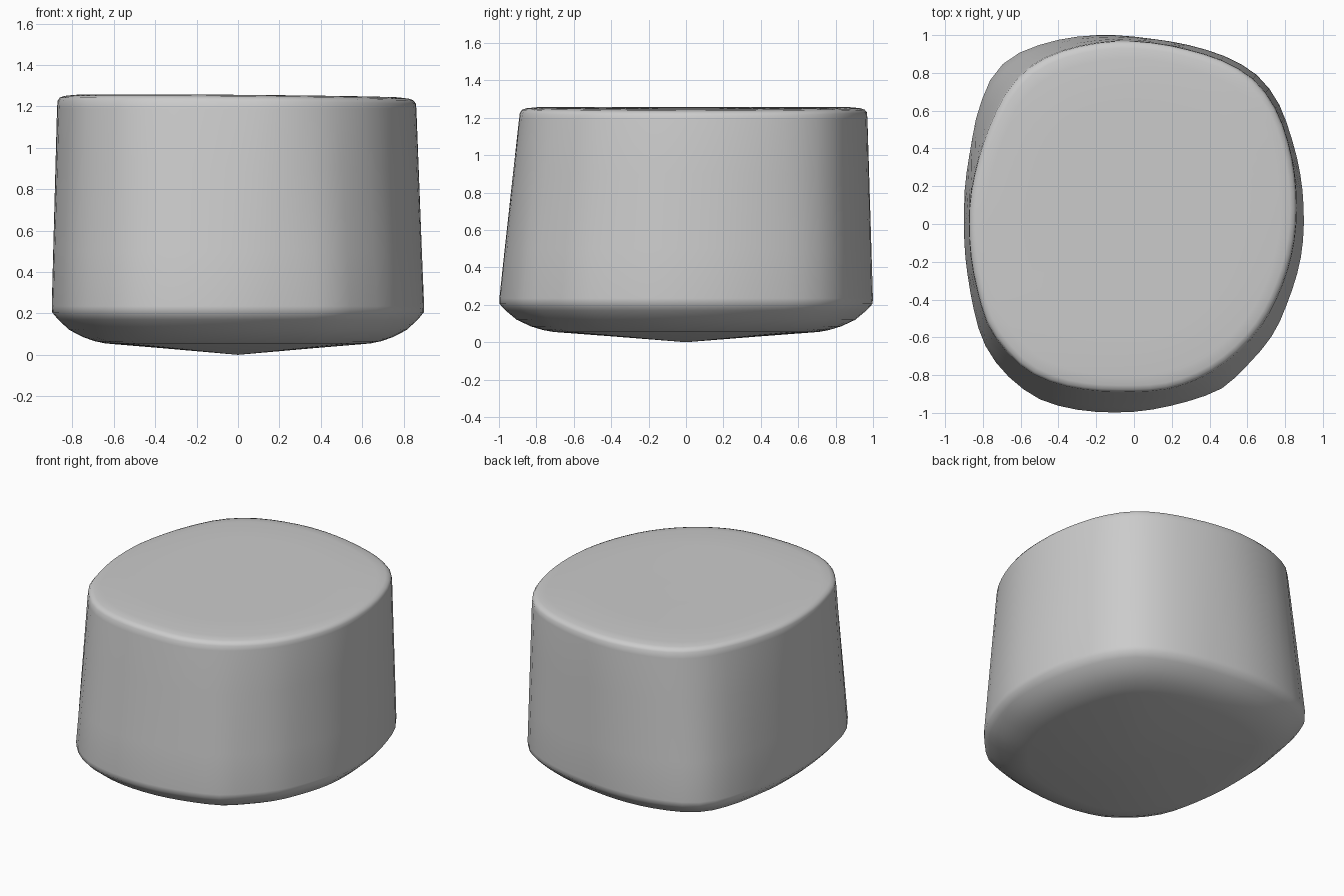
import bpy, bmesh, math

if "Cube" in bpy.data.objects:
    bpy.data.objects.remove(bpy.data.objects["Cube"])

N = 64

# Outlines seen from above: widest line near the base, and top rim
BASE = [(-.1, -1), (.17, -.97), (.32, -.93), (.47, -.87), (.6, -.75), (.74, -.58),
        (.82, -.4), (.88, -.2), (.9, .05), (.88, .27), (.83, .47), (.76, .65),
        (.65, .79), (.5, .88), (.32, .94), (.1, .98), (-.1, 1), (-.32, .99),
        (-.5, .95), (-.64, .89), (-.74, .8), (-.82, .62), (-.87, .38), (-.9, .1),
        (-.9, -.05), (-.88, -.28), (-.85, -.45), (-.8, -.62), (-.72, -.75),
        (-.62, -.85), (-.5, -.93), (-.33, -.98)]
TOP = [(-.05, -.89), (.2, -.87), (.4, -.79), (.56, -.67), (.68, -.53), (.77, -.36),
       (.83, -.18), (.86, .05), (.855, .22), (.82, .42), (.75, .61), (.64, .76),
       (.48, .86), (.3, .92), (.1, .96), (-.08, .97), (-.25, .95), (-.4, .91),
       (-.54, .84), (-.66, .72), (-.76, .53), (-.83, .32), (-.87, .1), (-.87, -.1),
       (-.83, -.35), (-.77, -.54), (-.67, -.68), (-.56, -.78), (-.4, -.85), (-.25, -.88)]


def radii(points):
    """Resample a closed outline to N radii at equal angles."""
    pol = sorted((math.atan2(y, x), math.hypot(x, y)) for x, y in points)
    t = 2 * math.pi
    pol = [(a - t, r) for a, r in pol] + pol + [(a + t, r) for a, r in pol]
    out = []
    for k in range(N):
        a = -math.pi + t * k / N
        i = max(j for j, p in enumerate(pol) if p[0] <= a)
        (a0, r0), (a1, r1), (a2, r2), (a3, r3) = pol[i - 1:i + 3]
        h = a2 - a1
        u = (a - a1) / h
        m1, m2 = (r2 - r0) / (a2 - a0) * h, (r3 - r1) / (a3 - a1) * h
        out.append((2*u**3 - 3*u*u + 1) * r1 + (u**3 - 2*u*u + u) * m1
                   + (3*u*u - 2*u**3) * r2 + (u**3 - u*u) * m2)
    return out


base, top = radii(BASE), radii(TOP)

# Rings from bottom to top: height, blend base->top outline, scale
RINGS = [(.03, 0, .38), (.055, 0, .71), (.065, 0, .765), (.085, 0, .83),
         (.12, 0, .905), (.17, 0, .965), (.205, 0, .997), (.235, .02, 1),
         (.5, .28, 1), (.9, .68, 1), (1.19, .97, 1), (1.22, 1, .998),
         (1.236, 1, .985), (1.244, 1, .96), (1.25, 1, .9), (1.253, 1, .65), (1.254, 1, .3)]

bm = bmesh.new()
loops = []
for z, f, s in RINGS:
    ring = []
    for k in range(N):
        a = -math.pi + 2 * math.pi * k / N
        r = s * (base[k] * (1 - f) + top[k] * f)
        x, y = r * math.cos(a), r * math.sin(a)
        # gentle tilt and dish of the upper face
        dz = (-.008 * x + .008 * y * y) if z > 1.2 else 0
        ring.append(bm.verts.new((x, y, z + dz)))
    loops.append(ring)
for lo, hi in zip(loops, loops[1:]):
    for k in range(N):
        j = (k + 1) % N
        bm.faces.new((lo[k], lo[j], hi[j], hi[k]))

# Shallow pointed underside and closed upper face
tip, mid = bm.verts.new((0, 0, 0)), bm.verts.new((0, 0, 1.255))
for k in range(N):
    j = (k + 1) % N
    bm.faces.new((tip, loops[0][j], loops[0][k]))
    bm.faces.new((mid, loops[-1][k], loops[-1][j]))
bmesh.ops.recalc_face_normals(bm, faces=bm.faces)
for f in bm.faces:
    f.smooth = True

mesh = bpy.data.meshes.new("rounded_block")
bm.to_mesh(mesh)
bm.free()
block = bpy.data.objects.new("rounded_block", mesh)
bpy.context.collection.objects.link(block)
